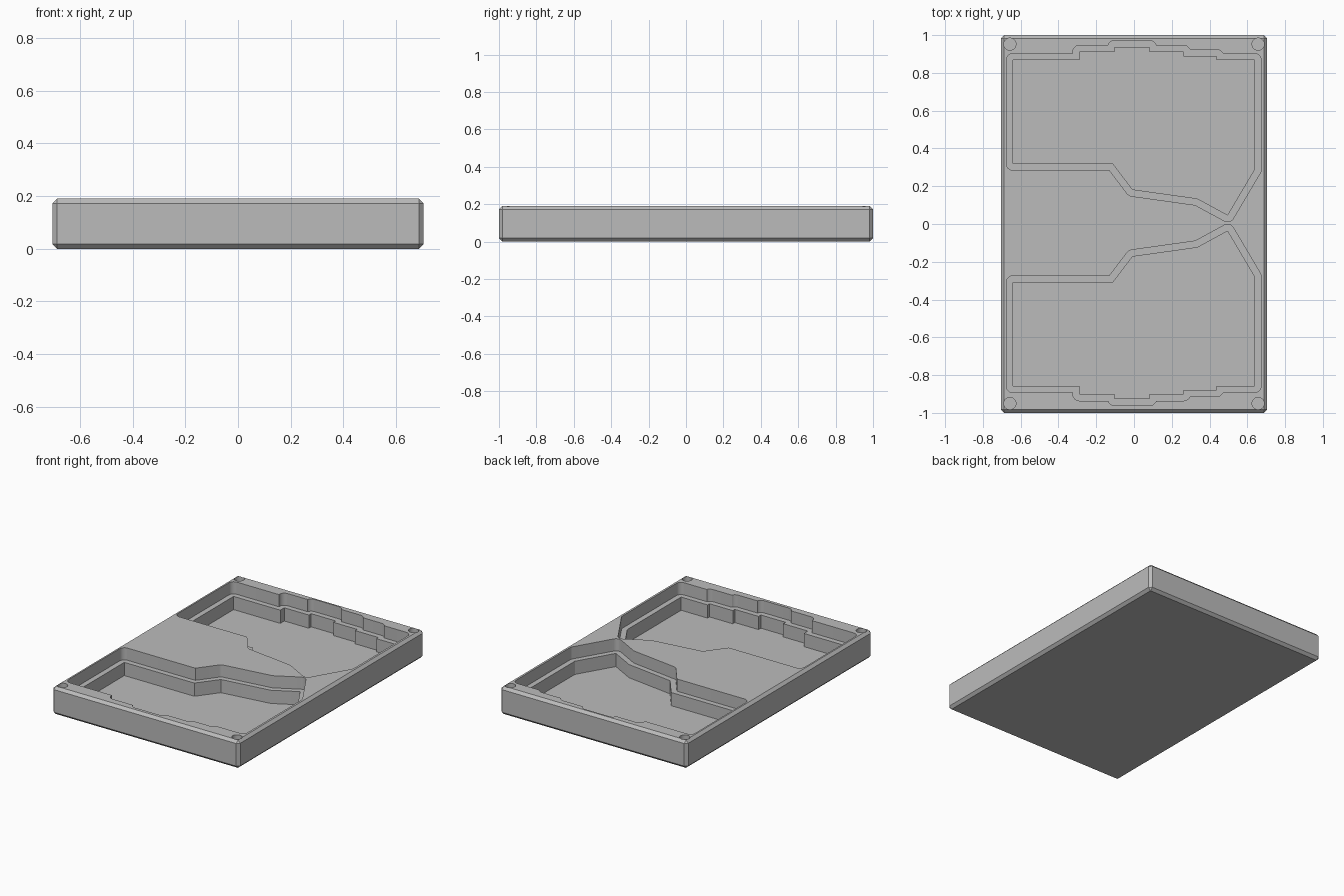
import bpy, bmesh, math
from mathutils import Vector
from mathutils.geometry import intersect_point_line

if "Cube" in bpy.data.objects:
    bpy.data.objects.remove(bpy.data.objects["Cube"], do_unlink=True)

WIDTH, LENGTH, HEIGHT = 1.41, 2.0, 0.19
CHAMFER, RIM = 0.018, 0.036
LEDGE_Z, FLOOR_Z, HOLE_Z, TOP_Z = 0.107, 0.017, 0.13, 0.3

# Outline of the deep pocket, counter-clockwise
POCKET = [Vector(p) for p in (
    (-.64, .32), (-.112, .32), (-.008, .183), (.335, .135), (.495, .048),
    (.637, .288), (.637, .867), (.437, .867), (.437, .888), (.262, .888),
    (.262, .91), (.083, .91), (.083, .935), (-.103, .935), (-.103, .91),
    (-.288, .91), (-.288, .867), (-.64, .867))]


def distance_to(point, outline):
    best = 9.0
    for a, b in zip(outline, outline[1:] + outline[:1]):
        t = intersect_point_line(point, a, b)[1]
        best = min(best, (point - a.lerp(b, max(0, min(1, t)))).length)
    return best


def grow(outline, r, steps=10):
    """Offset outwards, rounding the convex corners."""
    result = []
    for i, p in enumerate(outline):
        d1 = (p - outline[i - 1]).normalized()
        d2 = (outline[(i + 1) % len(outline)] - p).normalized()
        n1, n2 = Vector((d1.y, -d1.x)), Vector((d2.y, -d2.x))
        turn = math.atan2(d1.x * d2.y - d1.y * d2.x, d1.dot(d2))
        if turn < 0:
            corner = [p + (n1 + n2) * r / (1 + n1.dot(n2))]
        else:
            start = math.atan2(n1.y, n1.x)
            angles = [start + turn * k / steps for k in range(steps + 1)]
            corner = [p + r * Vector((math.cos(a), math.sin(a))) for a in angles]
        result += [c for c in corner if distance_to(c, outline) > r - 1e-4]
    return result


def add_object(name, bm):
    bmesh.ops.recalc_face_normals(bm, faces=bm.faces)
    mesh = bpy.data.meshes.new(name)
    bm.to_mesh(mesh)
    bm.free()
    obj = bpy.data.objects.new(name, mesh)
    bpy.context.collection.objects.link(obj)
    return obj


def prism(name, outline, bottom):
    bm = bmesh.new()
    face = bm.faces.new([bm.verts.new((p.x, p.y, bottom)) for p in outline])
    ext = bmesh.ops.extrude_face_region(bm, geom=[face])
    verts = [v for v in ext["geom"] if isinstance(v, bmesh.types.BMVert)]
    bmesh.ops.translate(bm, verts=verts, vec=(0, 0, TOP_Z - bottom))
    return add_object(name, bm)


# Chamfered block
bm = bmesh.new()
bmesh.ops.create_cube(bm, size=1)
bmesh.ops.scale(bm, vec=(WIDTH, LENGTH, HEIGHT), verts=bm.verts)
bmesh.ops.translate(bm, vec=(0, 0, HEIGHT / 2), verts=bm.verts)
bmesh.ops.bevel(bm, geom=bm.edges[:], offset=CHAMFER, segments=1, affect="EDGES")
tray = add_object("tray", bm)

# Stepped pockets, the front one mirrored from the rear one
cutters = []
mirrored = [Vector((p.x, 0.01 - p.y)) for p in reversed(POCKET)]
for side, outline in (("rear", POCKET), ("front", mirrored)):
    cutters.append(prism(side + "_ledge_cutter", grow(outline, RIM), LEDGE_Z))
    cutters.append(prism(side + "_floor_cutter", outline, FLOOR_Z))

# Round corner holes
for x in (-.657, .657):
    for y in (-.95, .952):
        ring = [Vector((x + .032 * math.cos(a), y + .032 * math.sin(a)))
                for a in (math.tau * k / 32 for k in range(32))]
        cutters.append(prism("hole_cutter", ring, HOLE_Z))

for cutter in cutters:
    mod = tray.modifiers.new(cutter.name, "BOOLEAN")
    mod.operation, mod.solver, mod.object = "DIFFERENCE", "EXACT", cutter
    cutter.hide_render = True

# Bake the cuts and drop the cutters
bpy.context.view_layer.update()
baked = bpy.data.meshes.new_from_object(
    tray.evaluated_get(bpy.context.evaluated_depsgraph_get()))
tray.modifiers.clear()
tray.data = baked
for cutter in cutters:
    bpy.data.objects.remove(cutter, do_unlink=True)

# Plain grey material
grey = bpy.data.materials.new("plain_grey")
grey.use_nodes = True
grey.diffuse_color = (.5, .5, .5, 1)
grey.node_tree.nodes["Principled BSDF"].inputs["Base Color"].default_value = (.5, .5, .5, 1)
tray.data.materials.clear()
tray.data.materials.append(grey)

bpy.ops.object.select_all(action="DESELECT")
tray.select_set(True)
bpy.context.view_layer.objects.active = tray
bpy.ops.object.shade_smooth_by_angle(angle=math.radians(25))
